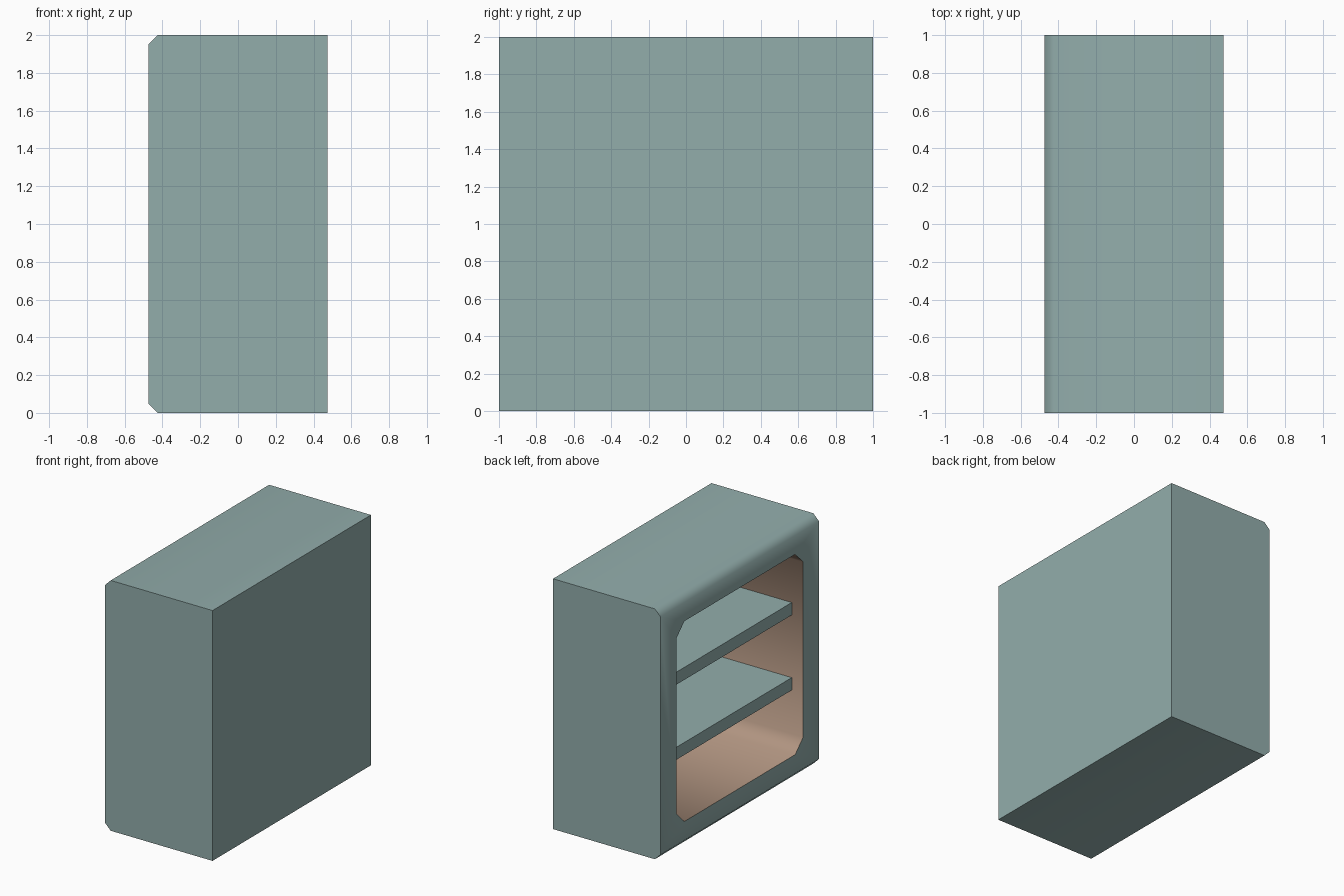
import bpy, bmesh, math

cube = bpy.data.objects.get("Cube")
if cube:
    bpy.data.objects.remove(cube)

HALF_DEPTH, BEVEL = 0.475, 0.05
OPENING, CORNER = 0.8, 0.1
INNER_BACK = 0.375
SHELF_FRONT = -0.375


def material(name, rgb):
    mat = bpy.data.materials.new(name)
    mat.use_nodes = True
    color = (*rgb, 1.0)
    mat.diffuse_color = color
    mat.node_tree.nodes["Principled BSDF"].inputs["Base Color"].default_value = color
    return mat


teal = material("grey_teal_paint", (0.29, 0.42, 0.41))
brown = material("warm_brown_lining", (0.44, 0.30, 0.22))


def add_object(name, bm, mats):
    mesh = bpy.data.meshes.new(name)
    bm.to_mesh(mesh)
    bm.free()
    for mat in mats:
        mesh.materials.append(mat)
    mesh.set_sharp_from_angle(angle=math.radians(60))
    obj = bpy.data.objects.new(name, mesh)
    bpy.context.collection.objects.link(obj)
    return obj


def loft(bm, ring_a, ring_b, mat_index):
    """Bridge two matching rings with quads."""
    for i in range(len(ring_a)):
        j = (i + 1) % len(ring_a)
        face = bm.faces.new((ring_a[i], ring_a[j], ring_b[j], ring_b[i]))
        face.smooth = True
        face.material_index = mat_index


# Cabinet: side profile with the open side's top and bottom edges chamfered
def build_cabinet():
    bm = bmesh.new()
    d, b = HALF_DEPTH, BEVEL
    profile = [(d, 0), (d, 2), (b - d, 2), (-d, 2 - b), (-d, b), (b - d, 0)]
    ends = [[bm.verts.new((x, y, z)) for x, z in profile] for y in (-1, 1)]
    loft(bm, ends[0], ends[1], 0)
    for ring in ends:
        bm.faces.new(ring)

    # Replace the plain open side with a frame around an octagonal opening
    bm.normal_update()
    front = [f for f in bm.faces if abs(f.calc_center_median().x + d) < 0.001]
    rim = list(front[0].edges)
    bmesh.ops.delete(bm, geom=front, context="FACES_ONLY")
    o, c = OPENING, OPENING - CORNER
    octagon = [(o, c), (c, o), (-c, o), (-o, c), (-o, -c), (-c, -o), (c, -o), (o, -c)]
    mouth, back = [[bm.verts.new((x, y, 1 + z)) for y, z in octagon]
                   for x in (-d, INNER_BACK)]
    hole = [bm.edges.new((mouth[i], mouth[i - 1])) for i in range(8)]
    bmesh.ops.triangle_fill(bm, use_beauty=True, edges=rim + hole)

    # Lined cavity
    loft(bm, mouth, back, 1)
    bm.faces.new(back).material_index = 1
    bmesh.ops.recalc_face_normals(bm, faces=bm.faces)
    add_object("cabinet_shell", bm, [teal, brown])


# Shelves set slightly back from the opening
def build_shelf(name, z):
    bm = bmesh.new()
    bmesh.ops.create_cube(bm, size=1)
    bmesh.ops.scale(bm, vec=(INNER_BACK - SHELF_FRONT, 2 * OPENING, 0.1), verts=bm.verts)
    shelf = add_object(name, bm, [teal])
    shelf.location = ((INNER_BACK + SHELF_FRONT) / 2, 0, z)


build_cabinet()
build_shelf("lower_shelf", 0.7)
build_shelf("upper_shelf", 1.3)
